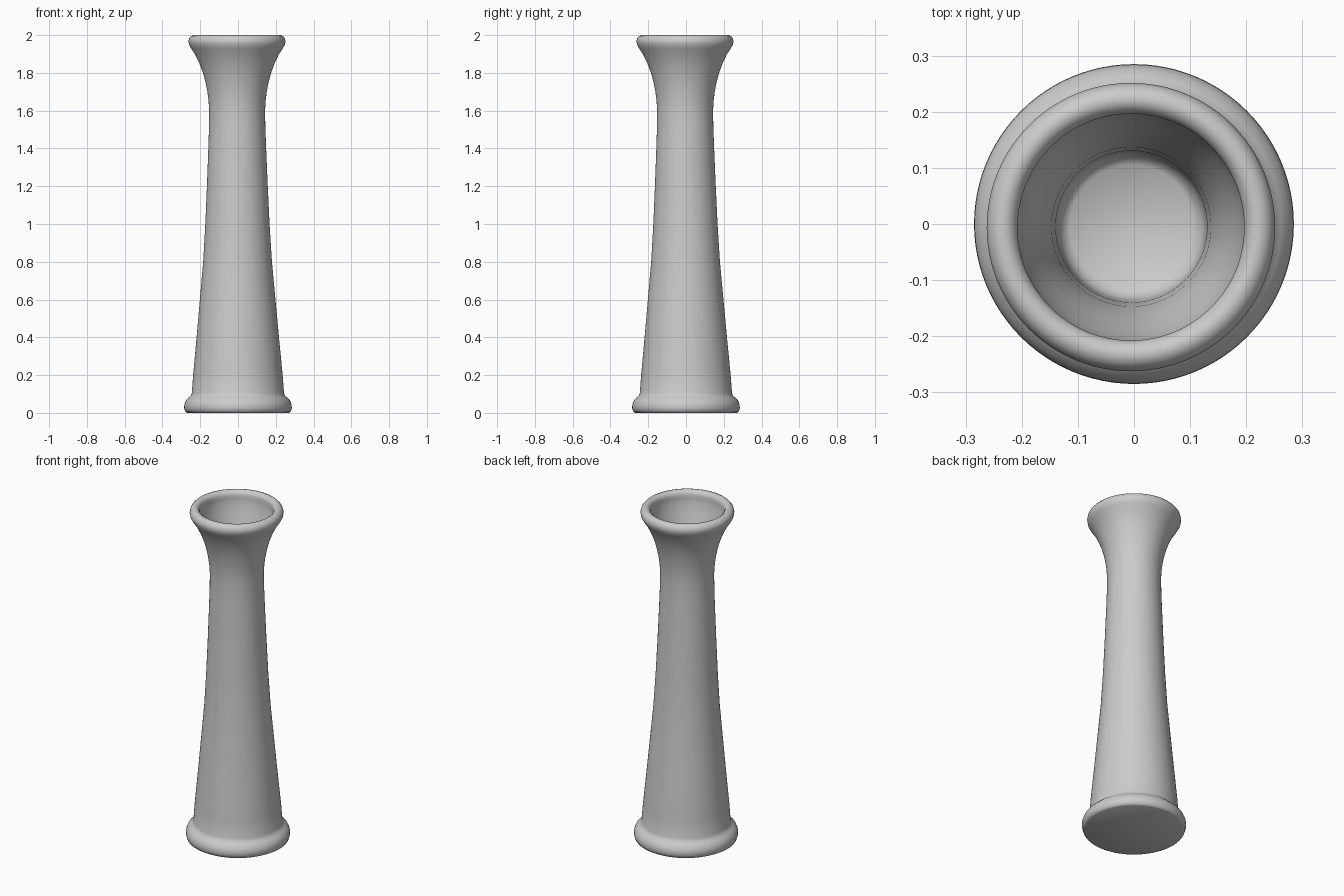
import bpy, bmesh, math

if "Cube" in bpy.data.objects:
    bpy.data.objects.remove(bpy.data.objects["Cube"])

SEGMENTS = 96

# (radius, height) up the outside, over the rim, then down into the cup
PROFILE = [
    (0.268, 0.0), (0.279, 0.006), (0.285, 0.025), (0.284, 0.045),
    (0.276, 0.065), (0.262, 0.08), (0.25, 0.09), (0.244, 0.105),
    (0.237, 0.2), (0.218, 0.4), (0.2, 0.6), (0.182, 0.8), (0.17, 1.0),
    (0.161, 1.2), (0.153, 1.4), (0.149, 1.52), (0.148, 1.6),
    (0.151, 1.65), (0.157, 1.7), (0.167, 1.75), (0.18, 1.8),
    (0.199, 1.85), (0.223, 1.9), (0.243, 1.93), (0.254, 1.95),
    (0.257, 1.967), (0.253, 1.983), (0.243, 1.995), (0.23, 2.0),
    (0.218, 1.998), (0.207, 1.989), (0.202, 1.975), (0.203, 1.955),
    (0.201, 1.93), (0.19, 1.88), (0.172, 1.82), (0.155, 1.76),
    (0.142, 1.69), (0.135, 1.6), (0.132, 1.5), (0.126, 1.47), (0.11, 1.455),
]


def lathe(name, profile):
    """Spin a profile about z, with the slight lean of the top, and cap it."""
    bm = bmesh.new()
    rings = []
    for r, z in profile:
        lean = -0.0055 * min(z / 1.9, 1.0)
        rings.append([bm.verts.new((lean + r * math.cos(a), lean + r * math.sin(a), z))
                      for a in (2 * math.pi * i / SEGMENTS for i in range(SEGMENTS))])
    for low, high in zip(rings, rings[1:]):
        for i in range(SEGMENTS):
            j = (i + 1) % SEGMENTS
            bm.faces.new((low[i], low[j], high[j], high[i]))
    bm.faces.new(rings[0][::-1])   # underside
    bm.faces.new(rings[-1])        # floor of the cup
    mesh = bpy.data.meshes.new(name)
    bm.to_mesh(mesh)
    bm.free()
    obj = bpy.data.objects.new(name, mesh)
    bpy.context.collection.objects.link(obj)
    return obj


# Tall vase with a rounded foot and flared rim
vase = lathe("vase", PROFILE)
bpy.context.view_layer.objects.active = vase
vase.select_set(True)
bpy.ops.object.shade_smooth_by_angle(angle=math.radians(50))
